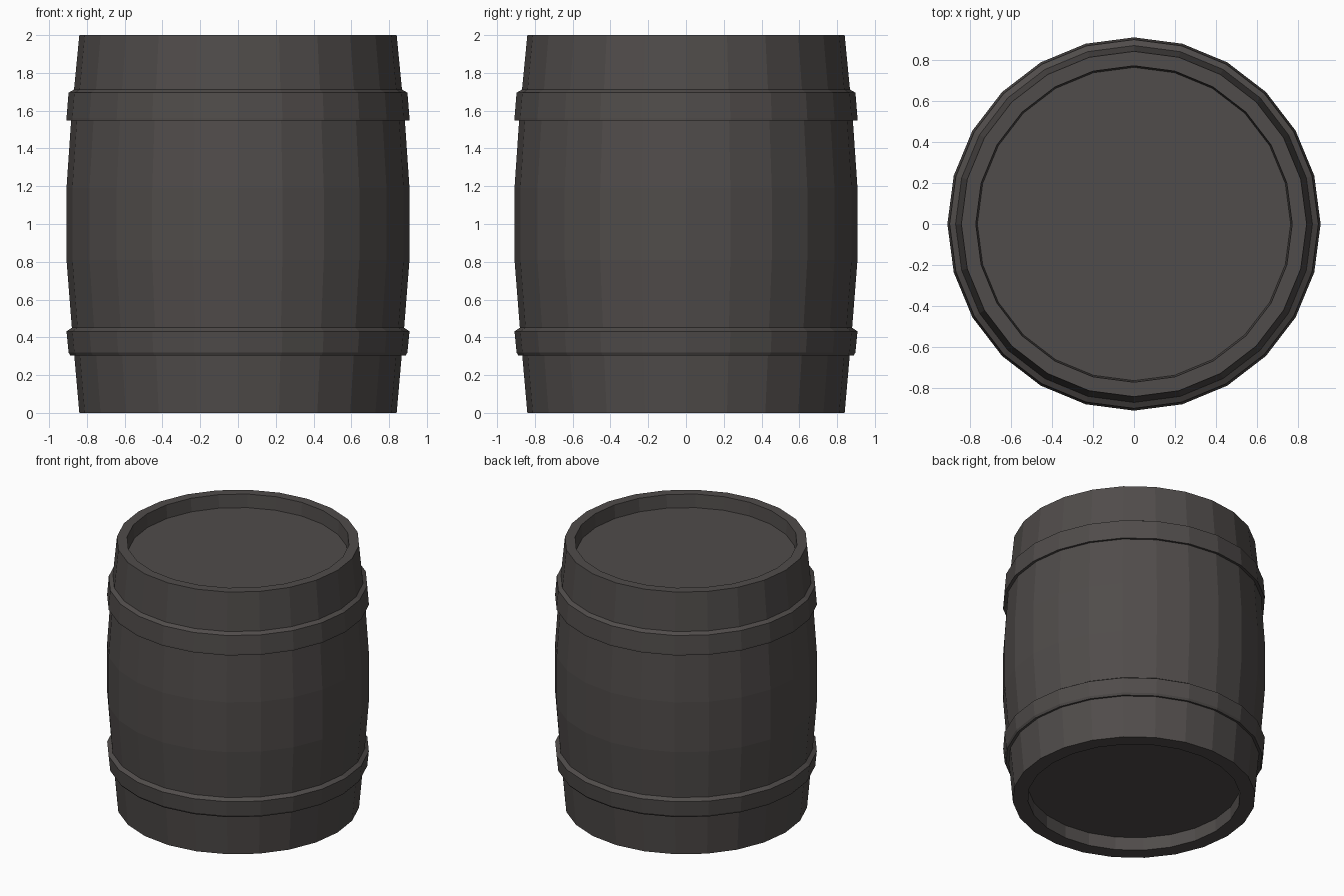
import bpy, bmesh, math

if "Cube" in bpy.data.objects:
    bpy.data.objects.remove(bpy.data.objects["Cube"])

SIDES = 24

# One dark grey-brown colour for the whole barrel
mat = bpy.data.materials.new("dark weathered wood")
mat.diffuse_color = (0.080, 0.072, 0.069, 1)
mat.use_nodes = True
mat.node_tree.nodes["Principled BSDF"].inputs["Base Color"].default_value = mat.diffuse_color


def lathe(name, profile, closed):
    """Revolve (radius, z) points about z; open profiles get flat end caps."""
    bm = bmesh.new()
    rings = []
    for r, z in profile:
        rings.append([bm.verts.new((r * math.cos(2 * math.pi * i / SIDES),
                                    r * math.sin(2 * math.pi * i / SIDES), z))
                      for i in range(SIDES)])
    pairs = list(zip(rings, rings[1:]))
    if closed:
        pairs.append((rings[-1], rings[0]))
    for a, b in pairs:
        for i in range(SIDES):
            j = (i + 1) % SIDES
            bm.faces.new((a[i], a[j], b[j], b[i]))
    if not closed:
        bm.faces.new(rings[0])
        bm.faces.new(rings[-1])
    bmesh.ops.recalc_face_normals(bm, faces=bm.faces)
    mesh = bpy.data.meshes.new(name)
    bm.to_mesh(mesh)
    bm.free()
    mesh.materials.append(mat)
    obj = bpy.data.objects.new(name, mesh)
    bpy.context.collection.objects.link(obj)


# Bulging body with recessed lids at both ends
lathe("barrel_body", [
    (0.735, 0.10), (0.735, 0.0), (0.84, 0.0), (0.878, 0.43), (0.908, 0.81),
    (0.908, 1.19), (0.882, 1.57), (0.84, 2.0), (0.77, 2.0), (0.762, 1.90)], False)

# Two hoops
lathe("lower_hoop", [
    (0.84, 0.315), (0.888, 0.305), (0.897, 0.32), (0.908, 0.432),
    (0.878, 0.452), (0.85, 0.452)], True)
lathe("upper_hoop", [
    (0.85, 1.56), (0.908, 1.548), (0.908, 1.56), (0.897, 1.695),
    (0.868, 1.712), (0.84, 1.712)], True)
